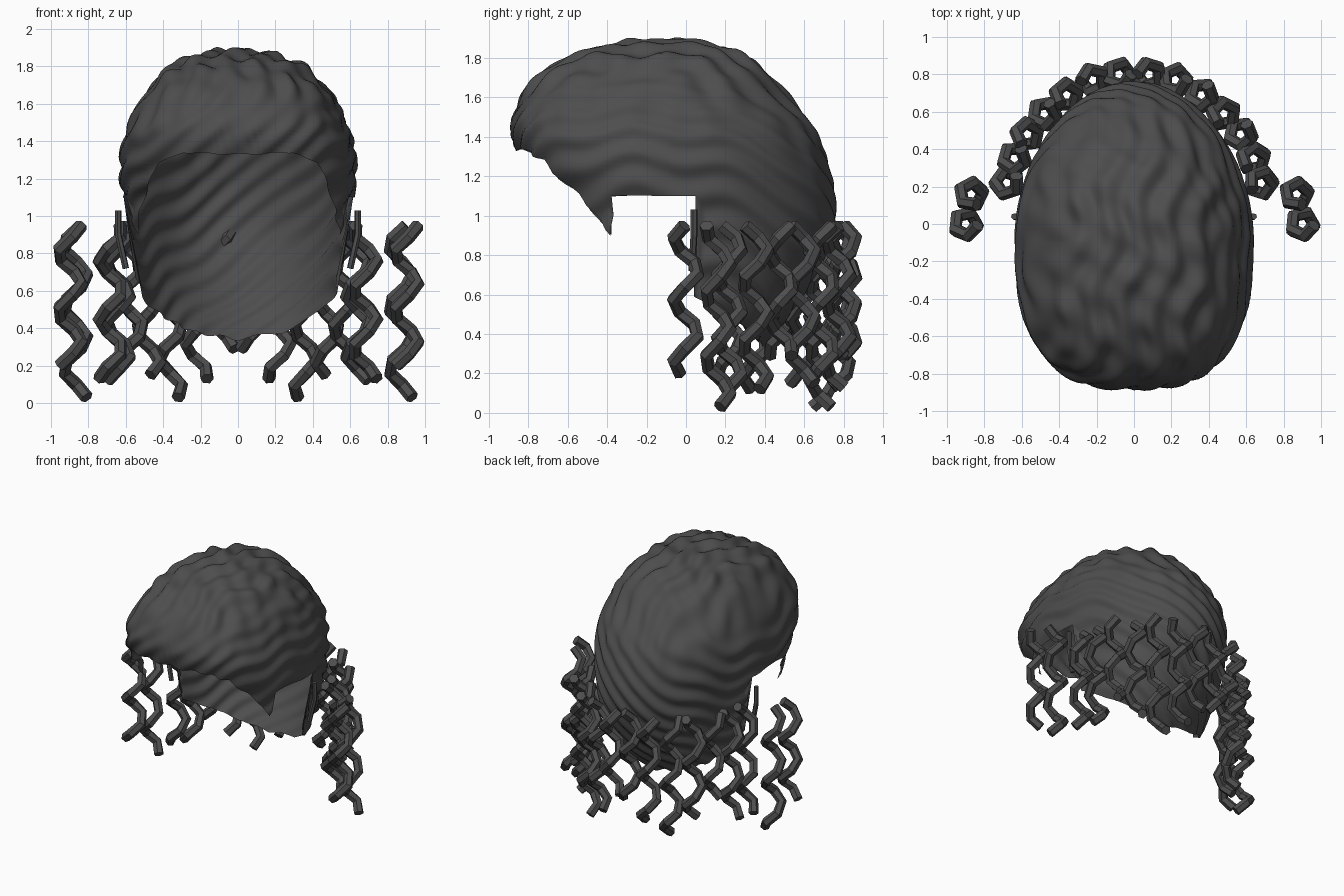
import bpy, bmesh, math

if "Cube" in bpy.data.objects:
    bpy.data.objects.remove(bpy.data.objects["Cube"])

CY = -0.1  # plan centre of the cap

# Dark hair colour
hair = bpy.data.materials.new("dark_hair")
hair.diffuse_color = (.075, .075, .075, 1)
hair.use_nodes = True
hair.node_tree.nodes["Principled BSDF"].inputs["Base Color"].default_value = hair.diffuse_color

# Cap sections from crown to nape: height, half width, front reach, back reach
SECTIONS = [
    (1.885, 0, 0, 0), (1.87, .17, .23, .20), (1.80, .35, .48, .41),
    (1.70, .46, .65, .53), (1.56, .55, .75, .65), (1.42, .61, .78, .76),
    (1.25, .63, .71, .82), (1.08, .61, .58, .85), (.90, .585, .51, .84),
    (.70, .555, .49, .75), (.50, .51, .46, .62), (.32, .46, .42, .46)]

# Hairline: angle from the front, lowest height
HAIRLINE = [(0, 1.33), (20, 1.34), (36, 1.28), (44, 1.16), (54, 1.03), (64, .9),
            (68, 1.0), (70, 1.1), (100, 1.1), (102, .59), (120, .49),
            (150, .38), (180, .34)]


def section(s):
    """Smooth interpolation through the section table."""
    n = len(SECTIONS) - 1
    i = min(int(s), n - 1)
    t = s - i
    a, b, c, d = [SECTIONS[min(max(i + k, 0), n)] for k in (-1, 0, 1, 2)]
    return [.5 * (2*q + (r - p)*t + (2*p - 5*q + 4*r - w)*t*t + (3*q - p - 3*r + w)*t**3)
            for p, q, r, w in zip(a, b, c, d)]


def hairline(deg):
    for (a, za), (b, zb) in zip(HAIRLINE, HAIRLINE[1:]):
        if deg <= b:
            return za + (zb - za) * (deg - a) / (b - a)
    return HAIRLINE[-1][1]


def level_at(z):
    lo, hi = 0, len(SECTIONS) - 1
    for _ in range(30):
        mid = (lo + hi) / 2
        if section(mid)[0] > z:
            lo = mid
        else:
            hi = mid
    return lo


def cap_point(s, deg):
    z, w, f, b = section(s)
    a = math.radians(deg)
    front = math.cos(a) > 0
    p = 2 / 2.8 if front else 1
    x = math.copysign(w * abs(math.sin(a)) ** p, math.sin(a))
    y = CY + (-f if front else b) * abs(math.cos(a)) ** p
    return x, y, z


# Hair cap: rows clamped at the hairline, then rippled with wavy locks
bm = bmesh.new()
ROWS, COLS = 90, 180
grid = []
for c in range(COLS):
    deg = c * 360 / COLS
    low = level_at(hairline(min(deg, 360 - deg)))
    grid.append([bm.verts.new(cap_point(min(r * (len(SECTIONS) - 1) / ROWS, low), deg))
                 for r in range(ROWS + 1)])
for c in range(COLS):
    g, h = grid[c], grid[(c + 1) % COLS]
    for r in range(ROWS):
        bm.faces.new((g[r], g[r + 1], h[r + 1], h[r]))
bmesh.ops.remove_doubles(bm, verts=bm.verts, dist=.0005)
bmesh.ops.recalc_face_normals(bm, faces=bm.faces)
bm.normal_update()
moves = []
for v in bm.verts:
    x, y, z = v.co
    k = 2 * math.pi
    diagonal = math.sin(k * (z - .8 * x) / .15 + 1.2 * math.sin(13 * y + 3 * x) + 2 * y)
    crown = math.sin(k * (x - .15 * y) / .17 + 1.5 * math.sin(11 * y + 4 * x) + .5)
    lumps = math.sin(k * y / .23 + 5 * x) * math.sin(k * x / .4 + 4 * y)
    up = min(1, max(0, v.normal.z * 1.3 - .1))
    moves.append((v, v.normal * ((1 - up) * .012 * diagonal
                                 + up * (.015 * crown + .012 * lumps))))
for v, m in moves:
    v.co += m
mesh = bpy.data.meshes.new("hair_cap")
bm.to_mesh(mesh)
bm.free()
mesh.polygons.foreach_set("use_smooth", [True] * len(mesh.polygons))
mesh.materials.append(hair)
bpy.context.collection.objects.link(bpy.data.objects.new("hair_cap", mesh))


def tubes(name, paths, radius):
    """Six-sided flat-faced tubes along the given point lists."""
    cu = bpy.data.curves.new(name, 'CURVE')
    cu.dimensions = '3D'
    cu.bevel_depth = radius
    cu.bevel_resolution = 1
    cu.use_fill_caps = True
    cu.materials.append(hair)
    for path in paths:
        sp = cu.splines.new('POLY')
        sp.points.add(len(path) - 1)
        sp.use_smooth = False
        for p, co in zip(sp.points, path):
            p.co = (*co, 1)
    ob = bpy.data.objects.new(name, cu)
    bpy.context.collection.objects.link(ob)
    bpy.ops.object.select_all(action='DESELECT')
    ob.select_set(True)
    bpy.context.view_layer.objects.active = ob
    bpy.ops.object.convert(target='MESH')


def ringlet(x, y, bottom, end_angle):
    top, turn, seg, r = .95, .32, 5, .063
    n = round((top - bottom) / turn * seg)
    path = []
    for k in range(n + 1):
        a = math.radians(end_angle) + (n - k) * 2 * math.pi / seg
        path.append((x + r * math.cos(a), y + r * math.sin(a), top + (bottom - top) * k / n))
    return path


# Ringlets round the back of the head: x, y, bottom height, right and left end angles
BACK = [(.08, .80, .29, 180, 0), (.22, .77, .13, 150, -30), (.36, .69, .03, 130, -50),
        (.48, .59, .15, 100, 280), (.57, .48, .29, 60, 240), (.64, .35, .12, 20, 200),
        (.68, .22, .13, 0, 180)]
SIDE = [(.87, .16, .03, 10, 10), (.90, 0, .20, 210, 210)]
for name, spots in (("back_ringlets", BACK), ("side_ringlets", SIDE)):
    tubes(name, [p for x, y, b, right, left in spots
                 for p in (ringlet(x, y, b, right), ringlet(-x, y, b, left))], .036)

# Small loose wisps at the side edges of the cap
tubes("side_wisps", [[(sx * .60, .03, .72), (sx * .64, .04, .9), (sx * .64, .04, 1.03)]
                     for sx in (-1, 1)], .018)
